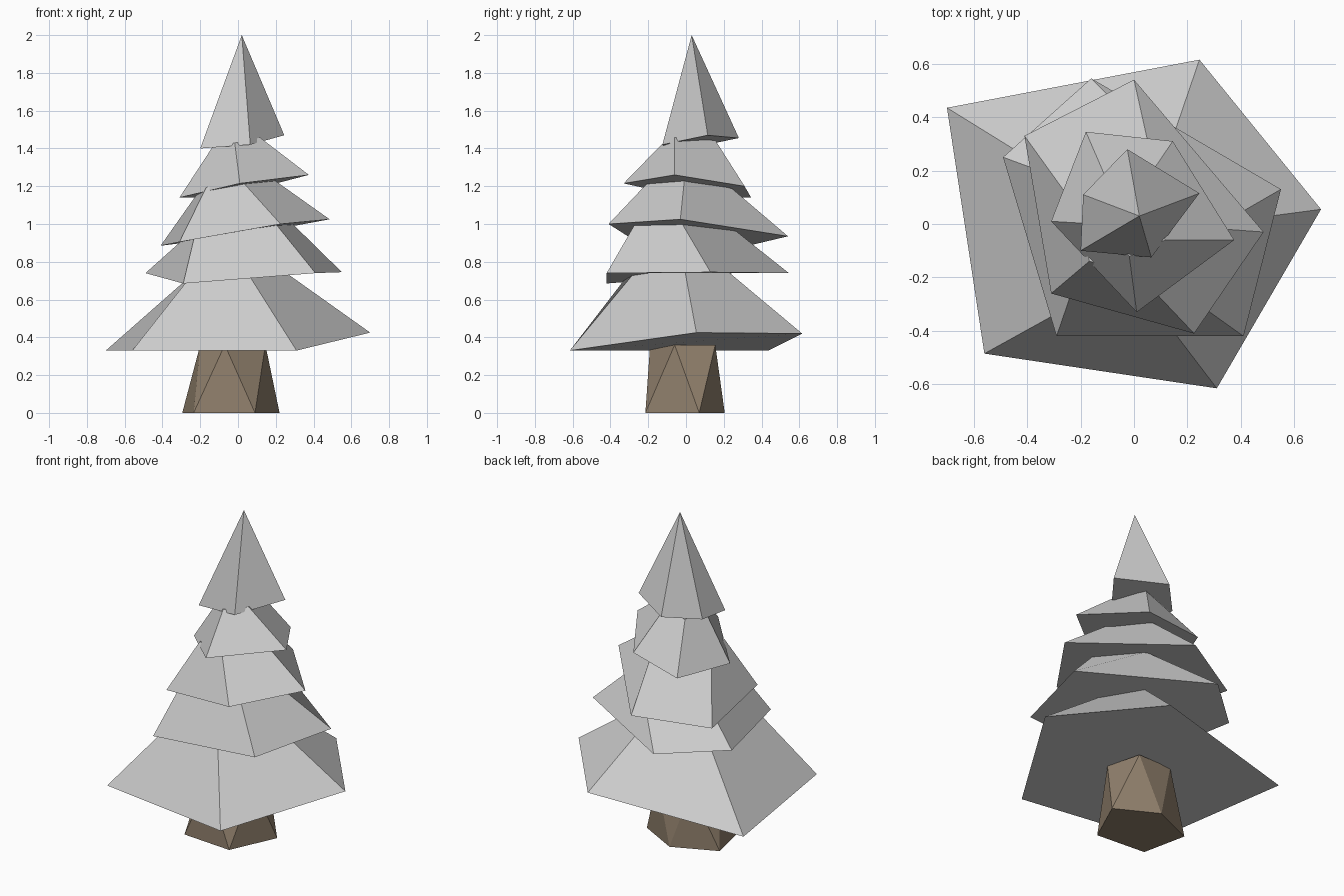
import bpy, bmesh
from mathutils import Vector

if "Cube" in bpy.data.objects:
    bpy.data.objects.remove(bpy.data.objects["Cube"])


def make_object(name, build, material=None):
    bm = bmesh.new()
    build(bm)
    bmesh.ops.recalc_face_normals(bm, faces=bm.faces)
    mesh = bpy.data.meshes.new(name)
    bm.to_mesh(mesh)
    bm.free()
    obj = bpy.data.objects.new(name, mesh)
    bpy.context.collection.objects.link(obj)
    if material:
        mesh.materials.append(material)
    return obj


def branch_tier(name, lower, upper):
    """Lopsided pentagonal skirt, its top tucked into the tier above."""
    def build(bm):
        low = [bm.verts.new(p) for p in lower]
        top = [bm.verts.new(Vector(a).lerp(Vector(b), 1.1)) for a, b in zip(lower, upper)]
        for i in range(5):
            j = (i + 1) % 5
            bm.faces.new((low[i], low[j], top[j], top[i]))
        bm.faces.new(low)
        bm.faces.new(top)
    return make_object(name, build)


# Branch tiers, bottom to top
branch_tier("lowest_branches",
            [(.70, .055, .425), (.31, -.615, .33), (-.56, -.485, .33), (-.70, .435, .33), (.245, .615, .42)],
            [(.285, 0, .72), (.07, -.30, .71), (-.28, -.33, .685), (-.28, .175, .70), (.12, .25, .725)])
branch_tier("lower_branches",
            [(.55, .13, .745), (.41, -.42, .74), (-.29, -.42, .685), (-.49, .25, .74), (-.16, .545, .74)],
            [(.29, -.02, 1.0), (.20, -.27, 1.0), (-.235, -.26, .915), (-.30, .18, .91), (.10, .28, .95)])
branch_tier("middle_branches",
            [(.485, -.03, 1.025), (.225, -.41, 1.0), (-.31, -.26, .905), (-.41, .33, .885), (0, .54, .935)],
            [(.21, -.01, 1.22), (.045, -.22, 1.20), (-.18, -.15, 1.17), (-.23, .08, 1.14), (.06, .27, 1.165)])
branch_tier("upper_branches",
            [(.375, -.06, 1.26), (.01, -.33, 1.215), (-.31, .01, 1.14), (-.18, .345, 1.14), (.145, .31, 1.20)],
            [(.14, -.06, 1.44), (-.015, -.14, 1.41), (-.14, 0, 1.40), (-.10, .16, 1.38), (.05, .17, 1.42)])


# Pointed crown
def crown(bm):
    tip = bm.verts.new((.02, .03, 2.0))
    base = [bm.verts.new(p) for p in
            [(.245, .115, 1.47), (.065, -.125, 1.42), (-.2, -.1, 1.40), (-.19, .11, 1.42), (-.025, .28, 1.455)]]
    for i in range(5):
        bm.faces.new((base[i], base[(i + 1) % 5], tip))
    bm.faces.new(base)


make_object("tree_top", crown)


# Trunk: pentagon twisting half a step, sides of alternating triangles
def trunk(bm):
    low = [bm.verts.new((x, y, 0)) for x, y in
           [(.22, .07), (.09, -.215), (-.235, -.19), (-.295, .09), (-.03, .205)]]
    top = [bm.verts.new((x, y, .36)) for x, y in
           [(.145, -.06), (-.07, -.19), (-.2, -.03), (-.14, .15), (.09, .155)]]
    for i in range(5):
        j = (i + 1) % 5
        bm.faces.new((low[i], low[j], top[i]))
        bm.faces.new((low[j], top[j], top[i]))
    bm.faces.new(low)
    bm.faces.new(top)


bark = bpy.data.materials.new("bark_brown")
bark.diffuse_color = (.28, .215, .15, 1)
bark.use_nodes = True
bark.node_tree.nodes["Principled BSDF"].inputs["Base Color"].default_value = bark.diffuse_color
make_object("trunk", trunk, bark)
